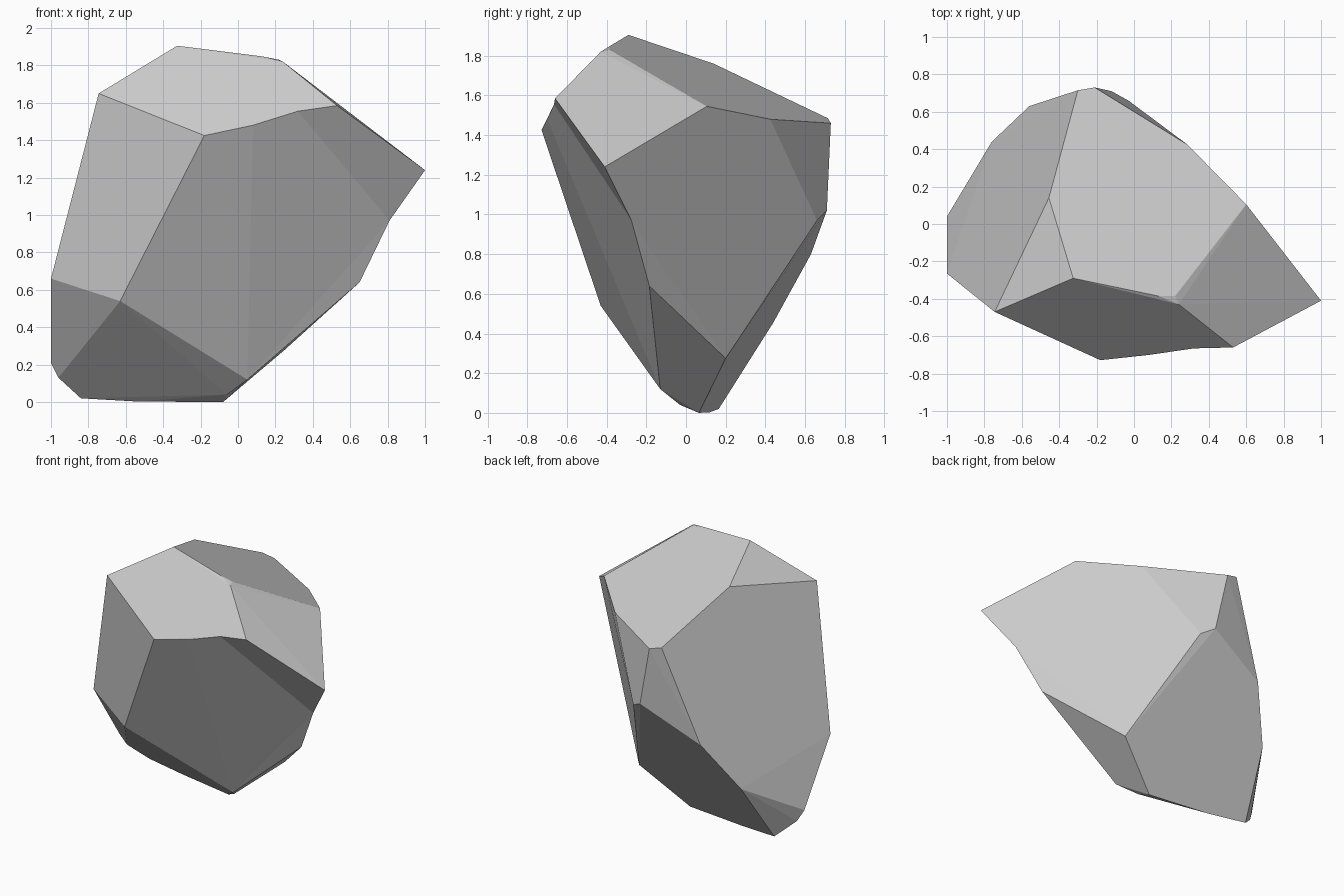
import bpy, bmesh
from mathutils import Vector

if "Cube" in bpy.data.objects:
    bpy.data.objects.remove(bpy.data.objects["Cube"])

# Corner points of the boulder, grouped by region
crown = [(-.325, -.29, 1.905), (.13, -.385, 1.848), (.22, -.385, 1.83), (.24, -.43, 1.82),
         (-.455, .14, 1.76), (-.745, -.47, 1.65)]
shoulder = [(-.18, -.728, 1.425), (.53, -.66, 1.585), (1.0, -.41, 1.24), (.6, .105, 1.545),
            (.285, .425, 1.48), (-.21, .73, 1.46), (-.3, .715, 1.485)]
flanks = [(-.03, .66, .97), (-.12, .71, 1.02), (-.56, .63, .8), (-.76, .44, .455),
          (-1.0, -.265, .66), (-.63, -.43, .54), (.65, -.185, .64)]
foot = [(.245, .2, .275), (.14, -.14, .2), (.05, -.13, .12), (-.06, -.03, .04), (-.08, .065, 0),
        (-.54, .12, .003), (-.84, .165, .02), (-.96, .07, .13), (-1.0, .04, .21)]

# Slightly hollow corners: (final position, outward offset while the hull is wrapped)
hollows = [((.08, -.70, 1.48), (0, -.03, 0)),
           ((.32, -.665, 1.555), (0, -.05, 0)),
           ((.81, -.275, .97), (.06, -.04, -.03))]

bm = bmesh.new()
for p in crown + shoulder + flanks + foot:
    bm.verts.new(p)
dents = []
for pos, off in hollows:
    dents.append((bm.verts.new(Vector(pos) + Vector(off)), Vector(pos)))

# Wrap a hull round the corners, then press the hollow corners back in
hull = bmesh.ops.convex_hull(bm, input=bm.verts[:])
for v, pos in dents:
    if v.is_valid:
        v.co = pos
loose = [v for v in bm.verts if not v.link_faces]
bmesh.ops.delete(bm, geom=loose, context='VERTS')

# Merge nearly flat triangles into broad facets
bmesh.ops.dissolve_limit(bm, angle_limit=.03, verts=bm.verts[:], edges=bm.edges[:])
bmesh.ops.recalc_face_normals(bm, faces=bm.faces[:])

mesh = bpy.data.meshes.new("boulder")
bm.to_mesh(mesh)
bm.free()
bpy.context.collection.objects.link(bpy.data.objects.new("boulder", mesh))
